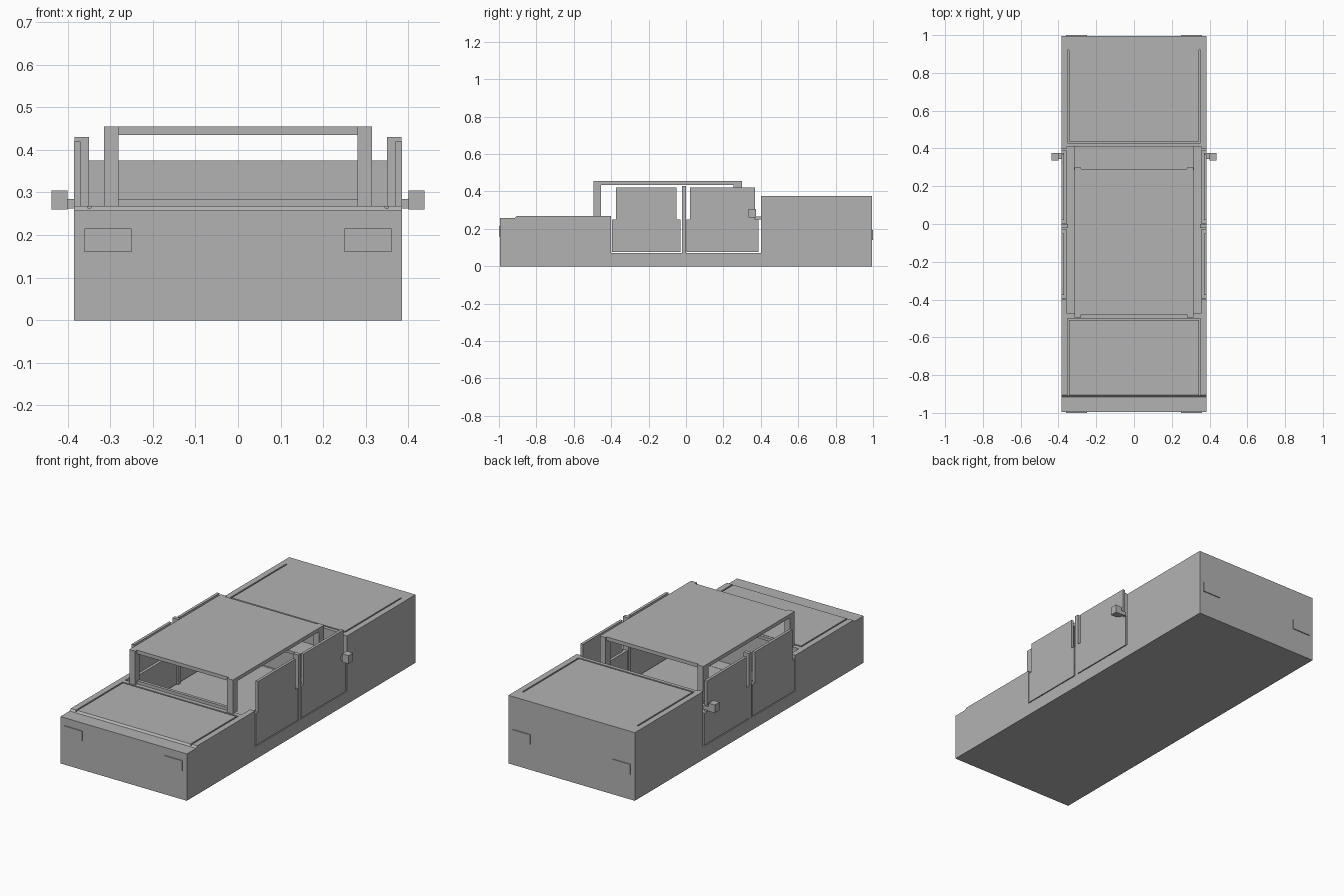
import bpy
import bmesh

cube = bpy.data.objects.get("Cube")
if cube:
    bpy.data.objects.remove(cube, do_unlink=True)

grey = bpy.data.materials.new("plain grey")
grey.use_nodes = True
colour = (0.45, 0.45, 0.45, 1)
grey.diffuse_color = colour
grey.node_tree.nodes["Principled BSDF"].inputs["Base Color"].default_value = colour


def finish(name, bm):
    bmesh.ops.recalc_face_normals(bm, faces=bm.faces)
    mesh = bpy.data.meshes.new(name)
    bm.to_mesh(mesh)
    bm.free()
    mesh.materials.append(grey)
    obj = bpy.data.objects.new(name, mesh)
    bpy.context.collection.objects.link(obj)
    return obj


def prism(name, profile, x0, x1):
    """Extrude a (y, z) profile from x0 to x1."""
    bm = bmesh.new()
    face = bm.faces.new([bm.verts.new((x0, y, z)) for y, z in profile])
    out = bmesh.ops.extrude_face_region(bm, geom=[face])
    moved = [v for v in out["geom"] if isinstance(v, bmesh.types.BMVert)]
    bmesh.ops.translate(bm, verts=moved, vec=(x1 - x0, 0, 0))
    return finish(name, bm)


def box(name, x, y, z):
    return prism(name, [(y[0], z[0]), (y[1], z[0]), (y[1], z[1]), (y[0], z[1])], *x)


def pair(name, x, y, z):
    """A box on each side; x is given for the left one."""
    return [box("left_" + name, x, y, z),
            box("right_" + name, (-x[1], -x[0]), y, z)]


def cut(target, cutter):
    cutter.hide_render = True
    cutter.hide_set(True)
    mod = target.modifiers.new(cutter.name, 'BOOLEAN')
    mod.operation = 'DIFFERENCE'
    mod.solver = 'EXACT'
    mod.object = cutter
    bpy.context.view_layer.objects.active = target
    bpy.ops.object.modifier_apply(modifier=mod.name)
    bpy.data.objects.remove(cutter, do_unlink=True)


# Body: low front deck, open cabin, tall rear deck
body = prism("body", [(-.995, 0), (.995, 0), (.995, .375), (.4, .375), (.4, .07),
                      (-.4, .07), (-.4, .268), (-.905, .268), (-.915, .258),
                      (-.995, .258)], -.385, .385)
cut(body, box("front_pocket", (-.355, .355), (-.475, -.35), (.071, .5)))
cut(body, box("rear_pocket", (-.355, .355), (.35, .41), (.071, .5)))

# Panel gaps on both decks
for label, top, ends, cross in (("front", .268, (-.91, -.5), -.504),
                                ("rear", .375, (.43, .92), .434)):
    depth = (top - .01, top + .02)
    for groove in pair(label + "_gap", (.345, .353), ends, depth):
        cut(body, groove)
    cut(body, box(label + "_cross_gap", (-.349, .349), (cross - .004, cross + .004), depth))

# Doors with thin window panels
for label, start, end in (("front", -.395, -.03), ("rear", .002, .388)):
    pair(label + "_door", (.355, .385), (start, end), (.075, .25))
    pair(label + "_window", (.37, .385), (start + .02, end - .02), (.25, .42))

# Pillars between the doors
pair("middle_pillar", (.35, .384), (-.021, .0), (.07, .43))

# Roof, posts and front rail
box("roof", (-.315, .315), (-.48, .29), (.435, .455))
pair("front_post", (.28, .315), (-.495, -.455), (.268, .455))
pair("rear_post", (.28, .315), (.255, .3), (.25, .455))
box("front_rail", (-.28, .28), (-.477, -.46), (.268, .285))
box("rear_shelf", (-.318, .318), (.285, .41), (.25, .265))

# Side mirrors
pair("mirror", (.4, .438), (.335, .375), (.26, .305))
pair("mirror_arm", (.37, .4), (.345, .375), (.262, .285))

# Lamp plates
pair("front_lamp", (.25, .36), (-1, -.994), (.16, .215))
pair("rear_lamp", (.25, .36), (.994, 1), (.14, .195))
